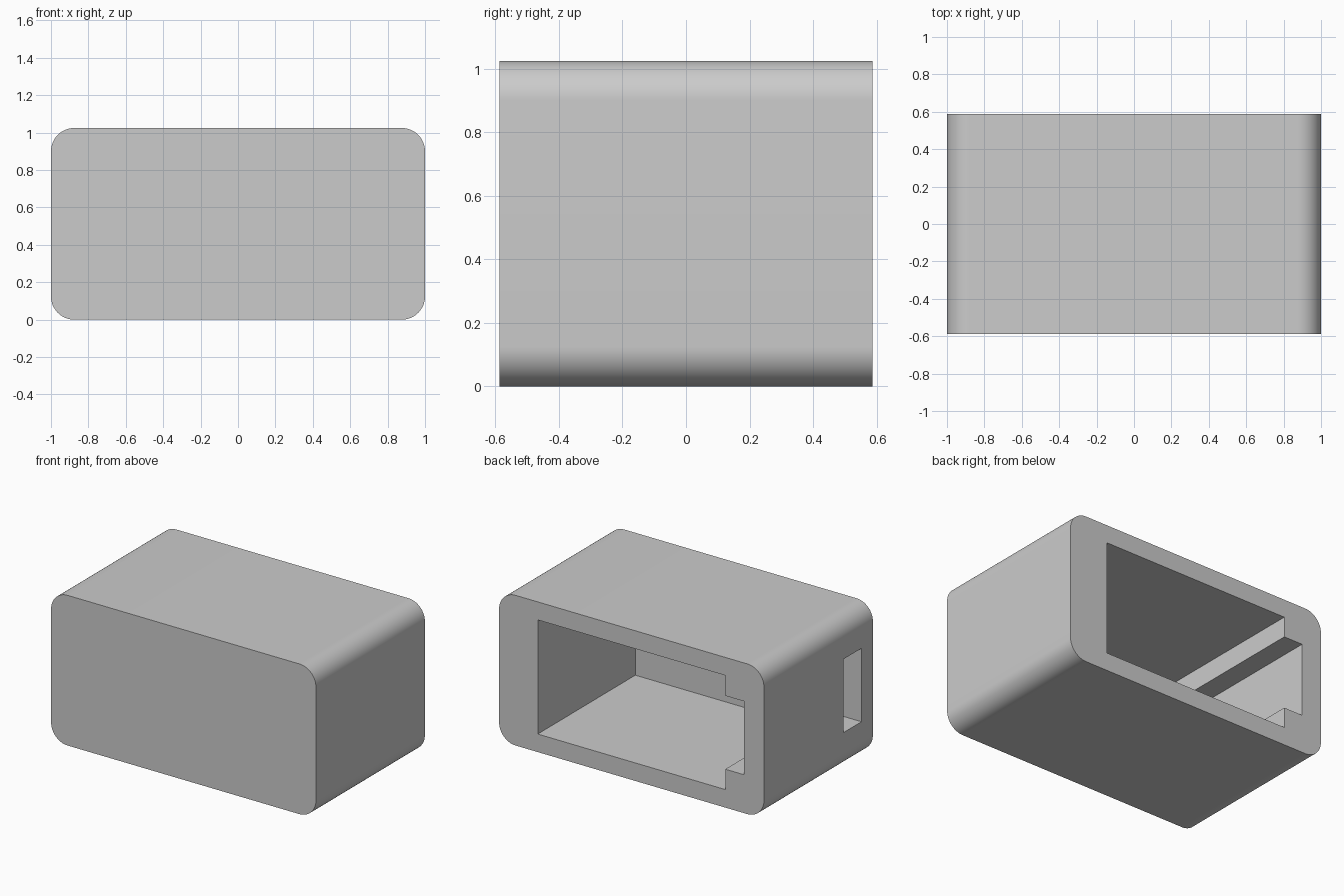
import bpy
import bmesh
import math
from mathutils import Vector

default = bpy.data.objects.get("Cube")
if default:
    bpy.data.objects.remove(default, do_unlink=True)

# Overall size, wall thickness and the board channel's height range
HALF_W, HALF_D, HEIGHT = 1.0, 0.5875, 1.025
WALL = 0.123
FRONT_INNER = -HALF_D + WALL
CHANNEL = (0.262, 0.763)

grey = bpy.data.materials.new("light grey plastic")
grey.use_nodes = True
colour = (0.6, 0.6, 0.6, 1)
grey.diffuse_color = colour
grey.node_tree.nodes["Principled BSDF"].inputs["Base Color"].default_value = colour


def box(name, xs, ys, zs, radius=0):
    """Box from axis ranges; a radius rounds the edges that run along y."""
    bm = bmesh.new()
    bmesh.ops.create_cube(bm, size=1)
    for v in bm.verts:
        v.co = Vector([r[0] + (c + 0.5) * (r[1] - r[0])
                       for c, r in zip(v.co, (xs, ys, zs))])
    if radius:
        long_edges = [e for e in bm.edges
                      if abs(e.verts[0].co.y - e.verts[1].co.y) > 0.1]
        bmesh.ops.bevel(bm, geom=long_edges, offset=radius, segments=16,
                        profile=0.5, affect='EDGES')
    mesh = bpy.data.meshes.new(name)
    bm.to_mesh(mesh)
    bm.free()
    mesh.materials.append(grey)
    obj = bpy.data.objects.new(name, mesh)
    bpy.context.collection.objects.link(obj)
    return obj


# Outer shell with rounded long edges
case = box("enclosure_case", (-HALF_W, HALF_W), (-HALF_D, HALF_D),
           (0, HEIGHT), radius=0.125)

# Main chamber open at the back, side channel, and port slot through the wall
cutters = [
    box("chamber_cutter", (-0.708, 0.708), (FRONT_INNER, 1),
        (WALL, HEIGHT - WALL)),
    box("channel_cutter", (-0.85, 0), (FRONT_INNER, 1), CHANNEL),
    box("port_cutter", (-1.2, -0.5), (FRONT_INNER, -0.27), CHANNEL),
]

bpy.ops.object.select_all(action='DESELECT')
bpy.context.view_layer.objects.active = case
case.select_set(True)
for cutter in cutters:
    cutter.hide_render = True
    cut = case.modifiers.new(cutter.name, 'BOOLEAN')
    cut.operation = 'DIFFERENCE'
    cut.solver = 'EXACT'
    cut.object = cutter
    bpy.ops.object.modifier_apply(modifier=cut.name)
    bpy.data.objects.remove(cutter, do_unlink=True)

# Smooth the rounded edges, keep every cut edge crisp
bpy.ops.object.shade_smooth_by_angle(angle=math.radians(30))
